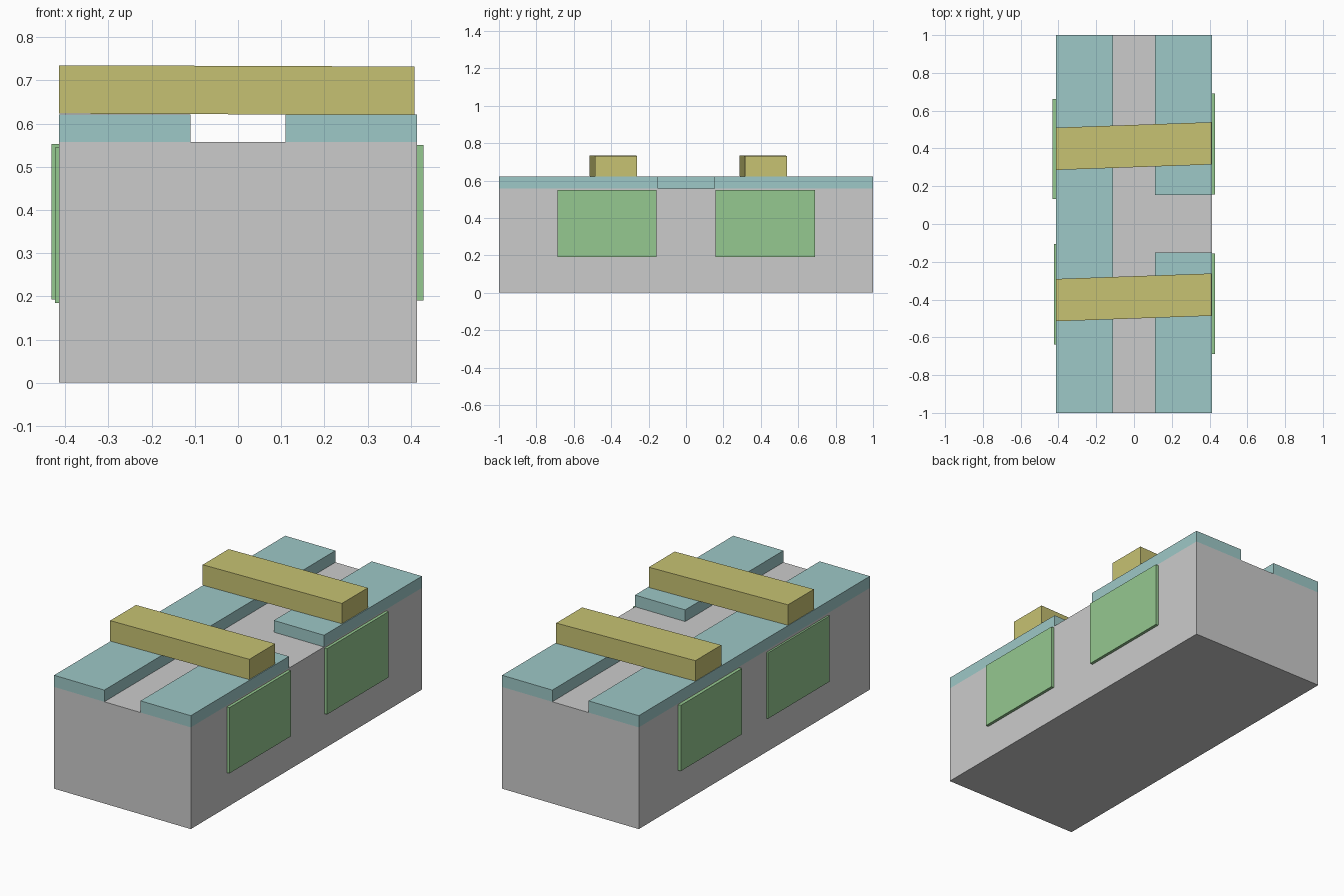
import bpy

if "Cube" in bpy.data.objects:
    bpy.data.objects.remove(bpy.data.objects["Cube"])


def material(name, rgb):
    m = bpy.data.materials.new(name)
    m.diffuse_color = (*rgb, 1)
    m.use_nodes = True
    m.node_tree.nodes["Principled BSDF"].inputs["Base Color"].default_value = m.diffuse_color
    return m


def box(name, x, y, z, mat=None, skew=0.0, drop=0.0):
    """Box from (min, max) ranges; the +x end can slide by skew in y and drop in z."""
    verts = [(x[i], y[j] + skew * i, z[k] - drop * i)
             for i in (0, 1) for j in (0, 1) for k in (0, 1)]
    faces = [(0, 1, 3, 2), (4, 6, 7, 5), (0, 4, 5, 1),
             (2, 3, 7, 6), (0, 2, 6, 4), (1, 5, 7, 3)]
    mesh = bpy.data.meshes.new(name)
    mesh.from_pydata(verts, [], faces)
    mesh.update()
    obj = bpy.data.objects.new(name, mesh)
    bpy.context.collection.objects.link(obj)
    if mat:
        mesh.materials.append(mat)
    return obj


teal = material("teal", (0.34, 0.58, 0.57))
yellow = material("yellow", (0.57, 0.54, 0.17))
green = material("green", (0.30, 0.58, 0.28))

W, TOP, DECK = 0.414, 0.557, 0.621

# Main block
box("base_block", (-W, W), (-1, 1), (0, TOP))

# Top slabs: one full-length on the left, two split by a gap on the right
box("left_slab", (-W, -0.11), (-1, 1), (TOP, DECK), teal)
box("right_slab_front", (0.11, W), (-1, -0.15), (TOP, DECK), teal)
box("right_slab_back", (0.11, W), (0.153, 1), (TOP, DECK), teal)

# Slightly skewed cross beams
for label, y0 in (("front", -0.515), ("back", 0.286)):
    box("cross_beam_" + label, (-W, 0.409), (y0, y0 + 0.224),
        (0.623, 0.735), yellow, skew=0.029, drop=0.003)

# Side panels
for label, x, y, z in (
        ("right_front", (W, 0.43), (-0.688, -0.157), 0.19),
        ("right_back", (W, 0.43), (0.157, 0.69), 0.19),
        ("left_front", (-0.424, -W), (-0.638, -0.105), 0.185),
        ("left_back", (-0.432, -W), (0.132, 0.662), 0.193)):
    box("side_panel_" + label, x, y, (z, z + 0.36), green)
